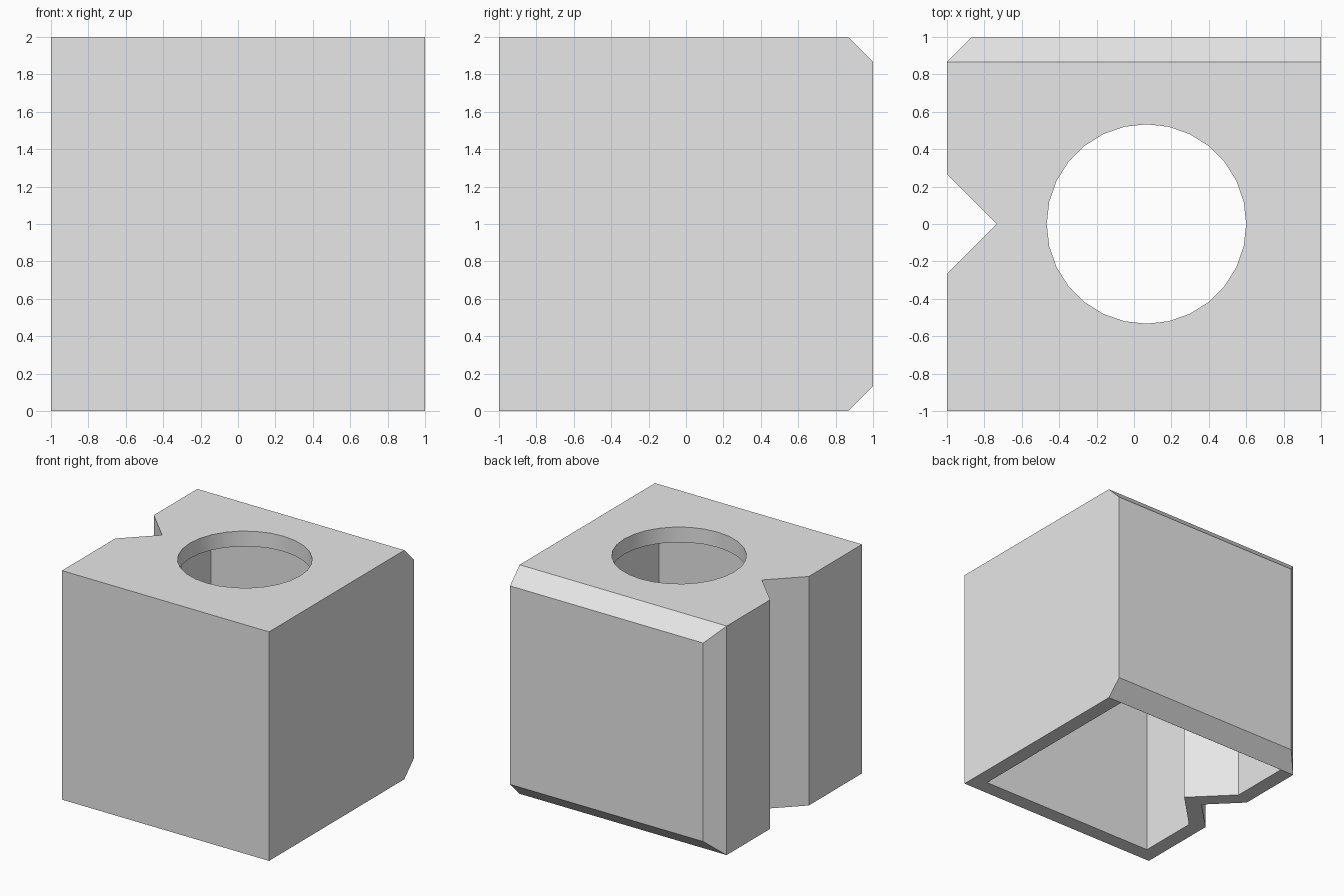
import bpy, bmesh, math
from mathutils import Vector

cube = bpy.data.objects.get("Cube")
if cube:
    bpy.data.objects.remove(cube, do_unlink=True)

T = 2 / 15          # wall thickness, also the chamfer size
H = 2.0             # height
NOTCH = 2 * T       # half width and depth of the V groove

grey = bpy.data.materials.new("plain grey")
grey.use_nodes = True
grey.diffuse_color = (0.8, 0.8, 0.8, 1)
grey.node_tree.nodes["Principled BSDF"].inputs["Base Color"].default_value = grey.diffuse_color


def prism(name, outline, z0, z1, bevel_planes=()):
    """Extrude a counter-clockwise outline, then slice off each (point, normal) plane."""
    bm = bmesh.new()
    base = bm.faces.new([bm.verts.new((x, y, z0)) for x, y in outline])
    top = bmesh.ops.extrude_face_region(bm, geom=[base])["geom"]
    bmesh.ops.translate(bm, vec=(0, 0, z1 - z0),
                        verts=[g for g in top if isinstance(g, bmesh.types.BMVert)])
    for point, normal in bevel_planes:
        bmesh.ops.bisect_plane(bm, geom=bm.verts[:] + bm.edges[:] + bm.faces[:],
                               plane_co=point, plane_no=normal, clear_outer=True)
        bmesh.ops.holes_fill(bm, edges=[e for e in bm.edges if e.is_boundary])
    bmesh.ops.recalc_face_normals(bm, faces=bm.faces[:])
    mesh = bpy.data.meshes.new(name)
    bm.to_mesh(mesh)
    bm.free()
    mesh.materials.append(grey)
    obj = bpy.data.objects.new(name, mesh)
    bpy.context.collection.objects.link(obj)
    return obj


def cut(target, cutter):
    """Subtract the cutter from the target and discard the cutter."""
    cutter.hide_render = True
    mod = target.modifiers.new("cut", 'BOOLEAN')
    mod.operation, mod.solver, mod.object = 'DIFFERENCE', 'EXACT', cutter
    bpy.context.view_layer.objects.active = target
    bpy.ops.object.modifier_apply(modifier=mod.name)
    bpy.data.objects.remove(cutter, do_unlink=True)


# Outer block: V groove in the right side, one chamfered upright corner,
# chamfered top and bottom edges along the back
outer = [(-1, -1), (1, -1), (1, 1), (-1 + T, 1), (-1, 1 - T),
         (-1, NOTCH), (-1 + NOTCH, 0), (-1, -NOTCH)]
block = prism("hollow_block", outer, 0, H,
              [(Vector((0, 1, H - T)), Vector((0, 1, 1))),
               (Vector((0, 1, T)), Vector((0, 1, -1)))])

# Cavity open at the bottom, keeping an even wall behind the groove
inside = 1 - T
back = inside - 0.001
tip = -1 + NOTCH + T * math.sqrt(2)
half = tip + inside
cavity = [(-inside, -inside), (inside, -inside), (inside, back), (-inside, back),
          (-inside, half), (tip, 0), (-inside, -half)]
cut(block, prism("cavity_cutter", cavity, -0.5, H - T))

# Round hole through the top
sides, radius, centre = 28, 4 * T, T / 2
ring = [(centre + radius * math.cos(math.tau * i / sides),
         radius * math.sin(math.tau * i / sides)) for i in range(sides)]
cut(block, prism("hole_cutter", ring, 1.5, 2.5))

# Smooth hole wall, sharp corners
bpy.ops.object.select_all(action='DESELECT')
block.select_set(True)
bpy.context.view_layer.objects.active = block
bpy.ops.object.shade_smooth_by_angle(angle=math.radians(30))
